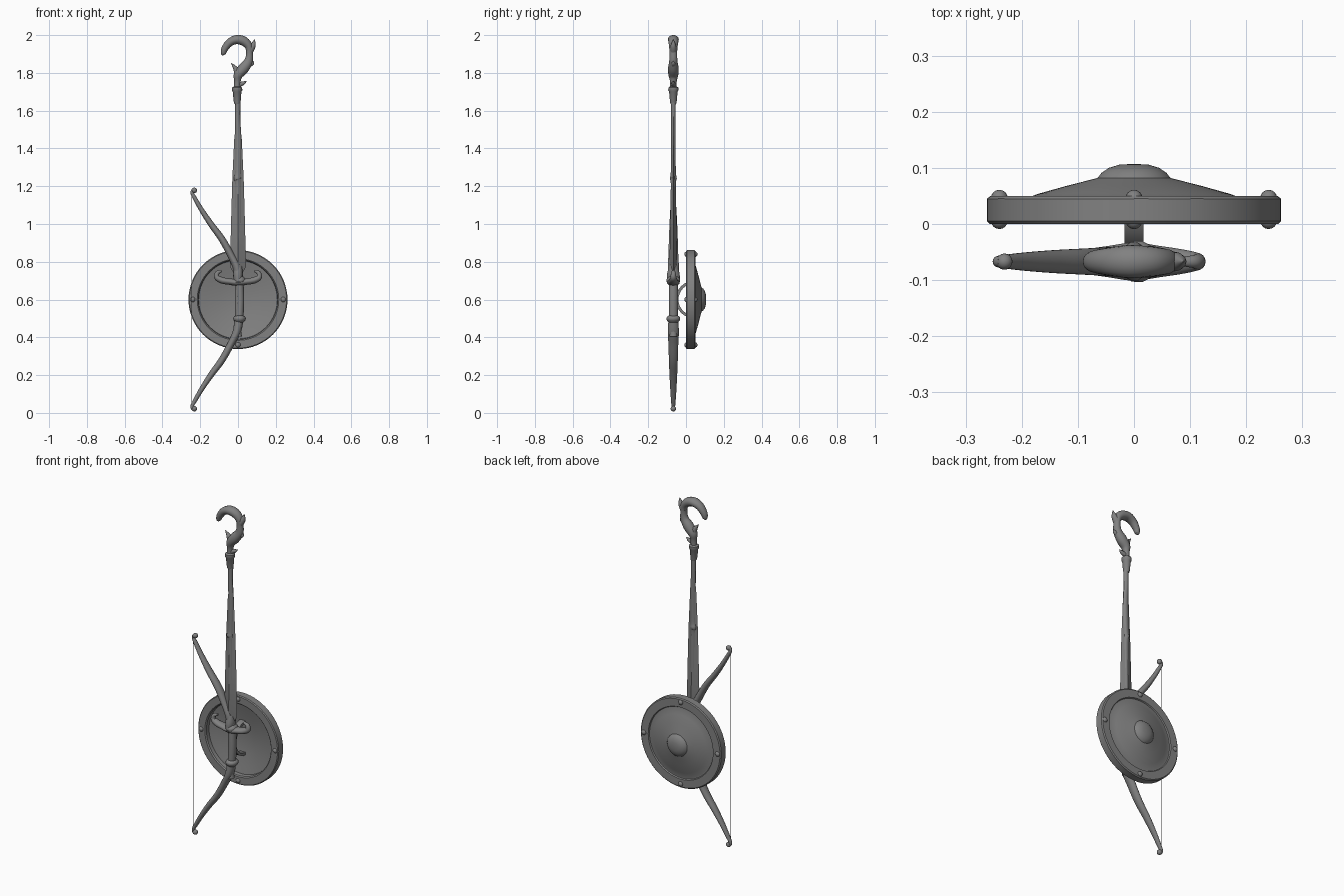
import bpy, bmesh, math
from mathutils import Vector

cube = bpy.data.objects.get("Cube")
if cube:
    bpy.data.objects.remove(cube)

GREY = (0.22, 0.22, 0.22, 1)
mat = bpy.data.materials.new("dark grey")
mat.use_nodes = True
mat.diffuse_color = GREY
mat.node_tree.nodes["Principled BSDF"].inputs["Base Color"].default_value = GREY

DEPTH = -0.067   # plane shared by staff, blade and bow
MID = 0.6        # height of the shared grip


def finish(name, bm, angle=40):
    bmesh.ops.remove_doubles(bm, verts=bm.verts, dist=0.00001)
    bmesh.ops.recalc_face_normals(bm, faces=bm.faces)
    mesh = bpy.data.meshes.new(name)
    bm.to_mesh(mesh)
    bm.free()
    mesh.materials.append(mat)
    ob = bpy.data.objects.new(name, mesh)
    bpy.context.collection.objects.link(ob)
    bpy.ops.object.select_all(action='DESELECT')
    ob.select_set(True)
    bpy.context.view_layer.objects.active = ob
    bpy.ops.object.shade_smooth_by_angle(angle=math.radians(angle))
    return ob


def spline(points, steps):
    """Catmull-Rom refinement of points with any number of components."""
    p = [Vector(q) for q in points]
    p = [p[0]] + p + [p[-1]]
    out = []
    for a, b, c, d in zip(p, p[1:], p[2:], p[3:]):
        for i in range(steps):
            t = i / steps
            out.append(0.5 * (2 * b + (c - a) * t + (2 * a - 5 * b + 4 * c - d) * t**2
                              + (3 * b - a - 3 * c + d) * t**3))
    return out + [p[-1]]


def sweep(name, points, sides=14, steps=5, angle=40):
    """Elliptic tube along (x, z, half width, half depth) points in the plane."""
    pts = spline(points, steps) if steps else [Vector(q) for q in points]
    bm = bmesh.new()
    rings = []
    for i, q in enumerate(pts):
        a, b = pts[max(i - 1, 0)], pts[min(i + 1, len(pts) - 1)]
        d = Vector((b[0] - a[0], b[1] - a[1])).normalized()
        w, h = max(q[2], 0.0005), max(q[3], 0.0005)
        ring = []
        for k in range(sides):
            t = math.tau * k / sides
            u = w * math.cos(t)
            ring.append(bm.verts.new((q[0] + d.y * u, DEPTH + h * math.sin(t), q[1] - d.x * u)))
        rings.append(ring)
    for r, s in zip(rings, rings[1:]):
        for k in range(sides):
            n = (k + 1) % sides
            bm.faces.new((r[k], r[n], s[n], s[k]))
    bm.faces.new(rings[0])
    bm.faces.new(rings[-1])
    return finish(name, bm, angle)


def ball(name, loc, r):
    bm = bmesh.new()
    bmesh.ops.create_uvsphere(bm, u_segments=16, v_segments=10, radius=r)
    bmesh.ops.translate(bm, verts=bm.verts, vec=loc)
    return finish(name, bm)


# Round shield: profile of (radius, y) spun about the y axis
profile = [(0, .107), (.025, .106), (.045, .100), (.058, .091), (.065, .082),
           (.12, .068), (.17, .054), (.2, .043), (.207, .043), (.211, .05),
           (.256, .05), (.262, .045), (.262, .005), (.257, 0), (.216, 0),
           (.210, .006), (.208, .028), (.17, .036), (.1, .05), (0, .06)]
bm = bmesh.new()
verts = [bm.verts.new((r, y, MID)) for r, y in profile]
edges = [bm.edges.new(e) for e in zip(verts, verts[1:])]
bmesh.ops.spin(bm, geom=verts + edges, cent=(0, 0, MID), axis=(0, 1, 0),
               angle=math.tau, steps=64, use_duplicate=False)
finish("shield", bm, 30)

# Rivets on both faces of the rim
for k in range(4):
    a = math.tau * k / 4
    for y, side in ((.046, "back"), (.006, "front")):
        ball(f"rivet_{side}_{k + 1}", (.24 * math.cos(a), y, MID + .24 * math.sin(a)), .015)

# Shield handle: bent strap
bm = bmesh.new()
loops = []
for k in range(17):
    a = math.pi * k / 16
    c, s = math.cos(a), math.sin(a)
    loops.append([bm.verts.new((x, .045 - g * s, MID + h * c))
                  for x, g, h in ((-.017, .1, .1), (.017, .1, .1),
                                  (.017, .085, .085), (-.017, .085, .085))])
for r, s in zip(loops, loops[1:]):
    for k in range(4):
        n = (k + 1) % 4
        bm.faces.new((r[k], r[n], s[n], s[k]))
bm.faces.new(loops[0])
bm.faces.new(loops[-1])
finish("shield_handle", bm)

# Bow: grip and two mirrored limbs
limb = [(.006, .10, .024, .026), (-.006, .17, .022, .030), (-.035, .23, .019, .027),
        (-.085, .32, .018, .024), (-.14, .395, .016, .021), (-.19, .47, .013, .017),
        (-.225, .53, .011, .013), (-.243, .565, .009, .010), (-.236, .583, .008, .009)]
for sign, label in ((1, "upper"), (-1, "lower")):
    sweep(f"bow_{label}_limb", [(x, MID + sign * z, w, d) for x, z, w, d in limb])
    ball(f"bow_{label}_tip", (-.231, DEPTH, MID + sign * .578), .0145)
    sweep(f"bow_{label}_collar", [(.008, MID + sign * z, w, w + .004) for z, w in
                                  ((.085, .02), (.094, .032), (.108, .032), (.122, .02))], steps=3)
sweep("bow_grip", [(.006, .49, .022, .024), (.012, MID, .021, .024), (.006, .71, .022, .024)])
sweep("bow_string", [(-.244, .04, .0015, .0015), (-.244, 1.16, .0015, .0015)], sides=6, steps=0)

# Crescent guard with upturned horns
half = [(.085, .752, .006, .008), (.108, .742, .011, .012), (.112, .718, .015, .016),
        (.085, .702, .017, .022), (.045, .695, .017, .028)]
guard = half + [(0, .690, .018, .034)] + [(-x, z, w, d) for x, z, w, d in reversed(half)]
sweep("guard", guard, sides=16)

# Blade: long diamond section narrowing upward
sweep("blade", [(0, .74, .024, .016), (0, .775, .042, .021), (0, 1.0, .037, .016),
                (0, 1.24, .030, .013), (0, 1.45, .020, .010), (0, 1.58, .005, .008)],
      sides=4, steps=0, angle=20)
sweep("blade_socket", [(0, .70, .022, .036), (0, .735, .026, .034), (0, .78, .022, .023)])

# Staff: slightly knotted shaft with a flared collar
sweep("staff_shaft", [(0, .405, .021, .021), (0, .45, .016, .018), (0, .6, .016, .016),
                      (0, .9, .017, .017), (0, 1.2, .017, .014), (-.003, 1.24, .020, .019),
                      (0, 1.28, .017, .014), (.002, 1.45, .016, .012),
                      (-.002, 1.56, .014, .012), (0, 1.66, .014, .014)], sides=10)
sweep("staff_collar", [(-.005, 1.635, .014, .015), (-.004, 1.645, .018, .018),
                       (-.005, 1.70, .023, .023), (-.005, 1.708, .028, .028),
                       (-.005, 1.722, .027, .027), (-.005, 1.728, .018, .018)], steps=0)

# Staff hook: curled branch
hook = [(-.005, 1.71, .017, .017), (-.003, 1.755, .017, .018), (.002, 1.79, .025, .026),
        (.030, 1.825, .029, .028), (.056, 1.862, .023, .022), (.061, 1.905, .018, .020),
        (.056, 1.942, .021, .023), (.030, 1.968, .025, .027), (-.008, 1.976, .024, .029),
        (-.045, 1.960, .021, .025), (-.070, 1.928, .018, .020), (-.078, 1.902, .013, .014),
        (-.077, 1.893, .004, .005)]
sweep("staff_hook", hook, sides=16)

# Thorns growing from the hook
for i, (x, z, tx, tz, r) in enumerate(((.0, 1.735, .045, 1.757, .013),
                                       (.0, 1.79, -.036, 1.852, .018),
                                       (.058, 1.91, .088, 1.978, .020),
                                       (.056, 1.84, .084, 1.862, .013))):
    sweep(f"thorn_{i + 1}", [(x, z, r, r), ((x + tx) / 2 + .006, (z + tz) / 2, r * .75, r * .75),
                             (tx, tz, .001, .001)], sides=10)
